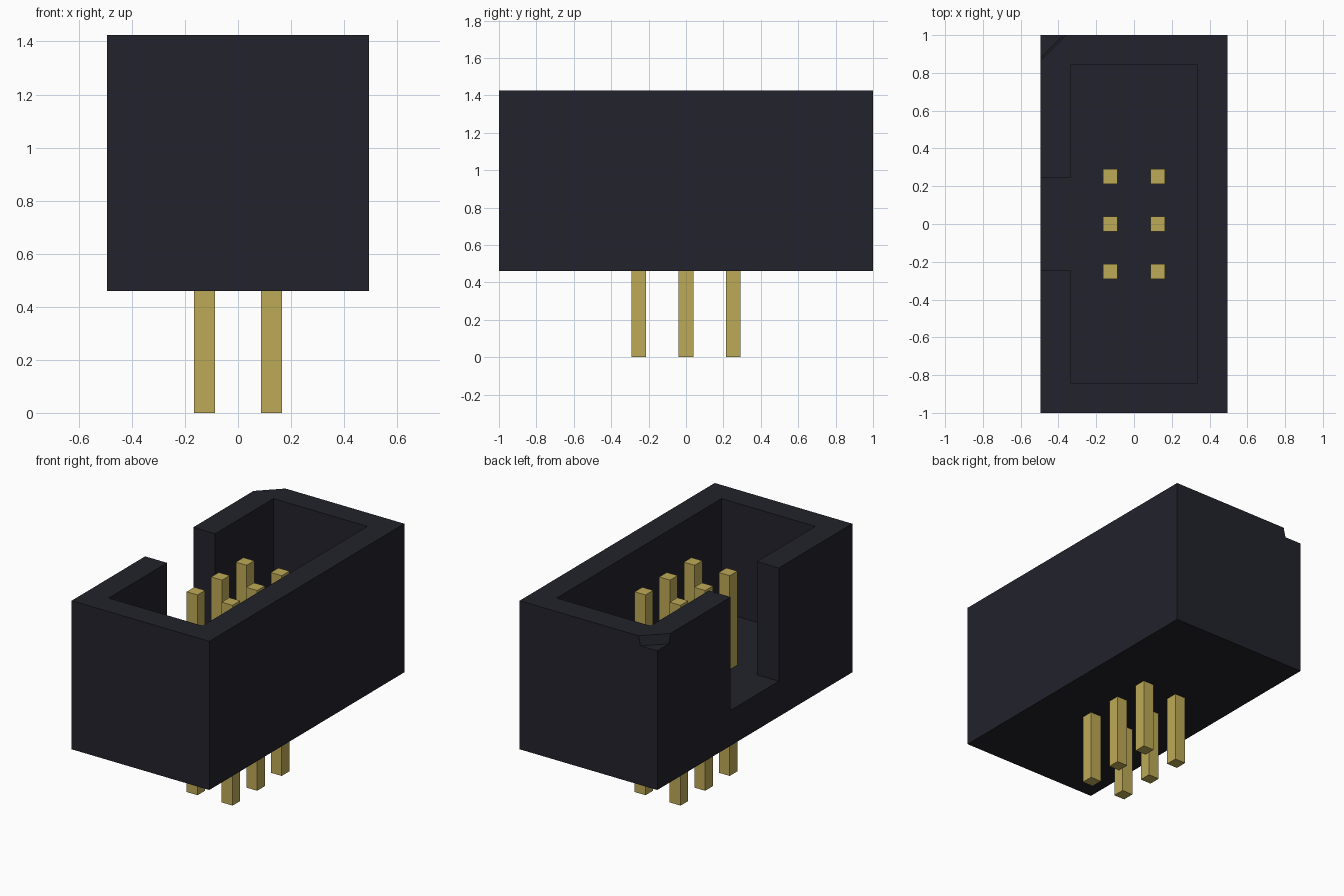
import bpy
import bmesh

cube = bpy.data.objects.get("Cube")
if cube:
    bpy.data.objects.remove(cube, do_unlink=True)

HALF_X, HALF_Y = 0.494, 1.0
BOTTOM, FLOOR, TOP = 0.46, 0.69, 1.425


def material(name, rgb, roughness):
    mat = bpy.data.materials.new(name)
    mat.use_nodes = True
    mat.diffuse_color = (*rgb, 1)
    bsdf = mat.node_tree.nodes["Principled BSDF"]
    bsdf.inputs["Base Color"].default_value = (*rgb, 1)
    bsdf.inputs["Roughness"].default_value = roughness
    return mat


def loft(name, low, z_low, high, z_high, mat):
    """Solid between two outlines with the same number of corners."""
    bm = bmesh.new()
    a = [bm.verts.new((x, y, z_low)) for x, y in low]
    b = [bm.verts.new((x, y, z_high)) for x, y in high]
    bm.faces.new(a)
    bm.faces.new(b)
    for i in range(len(a)):
        j = (i + 1) % len(a)
        bm.faces.new((a[i], a[j], b[j], b[i]))
    bmesh.ops.recalc_face_normals(bm, faces=bm.faces)
    mesh = bpy.data.meshes.new(name)
    bm.to_mesh(mesh)
    bm.free()
    mesh.materials.append(mat)
    obj = bpy.data.objects.new(name, mesh)
    bpy.context.collection.objects.link(obj)
    return obj


def rectangle(hx, hy, cx=0, cy=0):
    return [(cx - hx, cy - hy), (cx + hx, cy - hy),
            (cx + hx, cy + hy), (cx - hx, cy + hy)]


def carve(target, cutter):
    cutter.hide_render = True
    mod = target.modifiers.new("carve", 'BOOLEAN')
    mod.operation = 'DIFFERENCE'
    mod.solver = 'EXACT'
    mod.object = cutter
    bpy.context.view_layer.objects.active = target
    bpy.ops.object.modifier_apply(modifier=mod.name)
    bpy.data.objects.remove(cutter, do_unlink=True)


black = material("black plastic", (0.016, 0.016, 0.025), 0.6)
gold = material("gold metal", (0.515, 0.402, 0.095), 0.5)

# Housing block
outline = rectangle(HALF_X, HALF_Y)
housing = loft("housing", outline, BOTTOM, outline, TOP, black)

# Open cavity with the key slot through the -x wall
ix, iy, slot, out = 0.337, 0.845, 0.247, HALF_X + 0.1
cavity = [(-ix, -iy), (ix, -iy), (ix, iy), (-ix, iy),
          (-ix, slot), (-out, slot), (-out, -slot), (-ix, -slot)]
carve(housing, loft("cavity_cutter", cavity, FLOOR, cavity, TOP + 0.1, black))


# Shallow triangular mark at the first-pin corner
def corner_triangle(leg, margin=0.05):
    x, y = -HALF_X - margin, HALF_Y + margin
    leg += 2 * margin
    return [(x, y), (x, y - leg), (x + leg, y)]


carve(housing, loft("corner_cutter", corner_triangle(0.12), TOP - 0.062,
                    corner_triangle(0.147), TOP + 0.05, black))

# Two columns of three square pins
for side, cx in (("right", -0.126), ("left", 0.126)):
    for row, cy in (("front", -0.252), ("middle", 0), ("back", 0.252)):
        square = rectangle(0.039, 0.039, cx, cy)
        loft(f"pin_{row}_{side}", square, 0, square, 1.3, gold)
